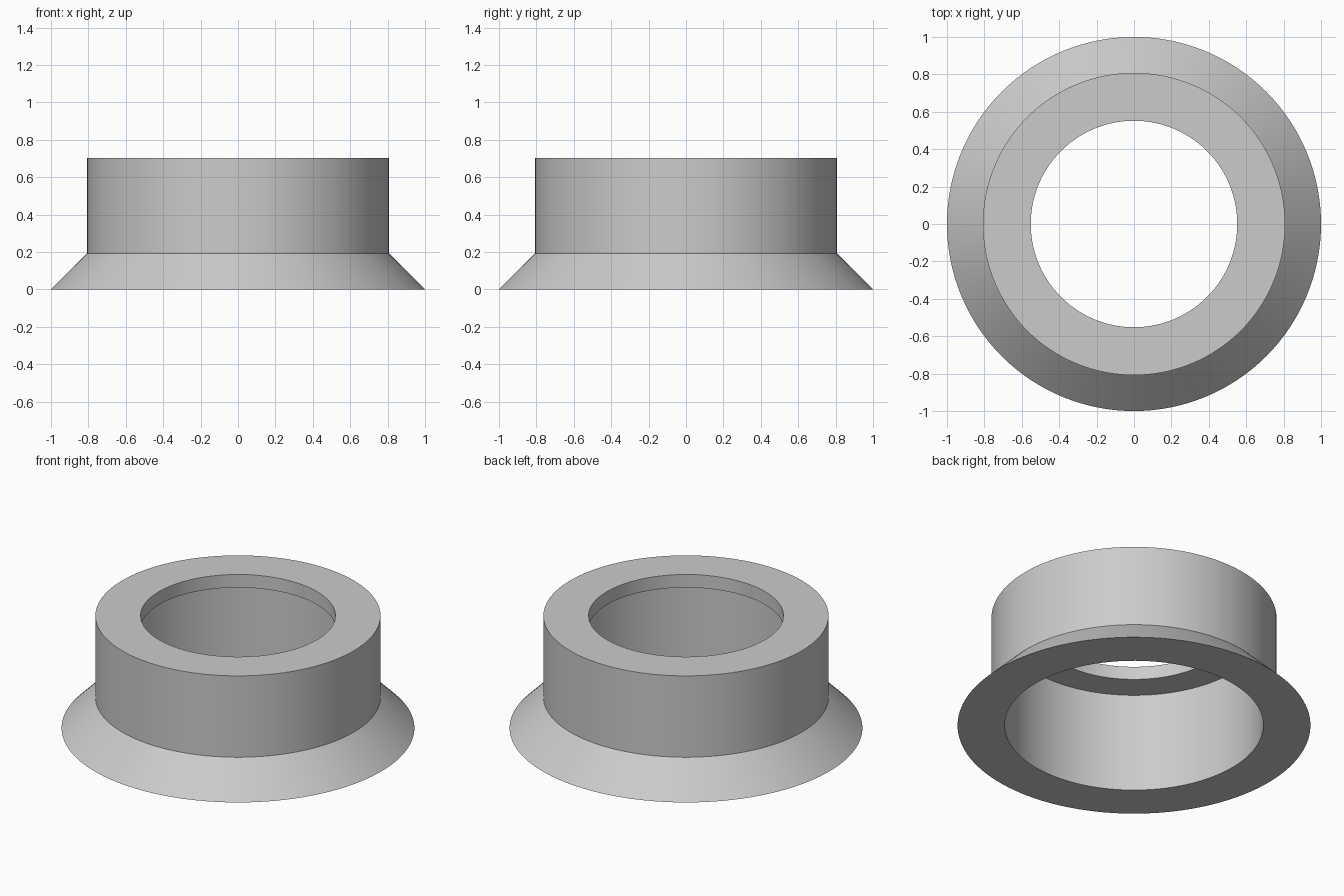
import bpy, bmesh, math

if "Cube" in bpy.data.objects:
    bpy.data.objects.remove(bpy.data.objects["Cube"])

SEGMENTS = 128

# Closed cross-section (radius, height): flared skirt, straight wall, inner lip, bore
PROFILE = [(1.0, 0.0), (0.808, 0.193), (0.808, 0.702), (0.552, 0.702),
           (0.552, 0.62), (0.733, 0.62), (0.733, 0.0)]

grey = bpy.data.materials.new("light grey")
grey.diffuse_color = (0.6, 0.6, 0.6, 1.0)
grey.use_nodes = True
grey.node_tree.nodes["Principled BSDF"].inputs["Base Color"].default_value = grey.diffuse_color

# Revolve the section around z
bm = bmesh.new()
rings = []
for r, z in PROFILE:
    rings.append([bm.verts.new((r * math.cos(2 * math.pi * i / SEGMENTS),
                                r * math.sin(2 * math.pi * i / SEGMENTS), z))
                  for i in range(SEGMENTS)])
for k, a in enumerate(rings):
    b = rings[(k + 1) % len(rings)]
    for i in range(SEGMENTS):
        j = (i + 1) % SEGMENTS
        bm.faces.new((a[i], a[j], b[j], b[i]))
bmesh.ops.recalc_face_normals(bm, faces=bm.faces)

mesh = bpy.data.meshes.new("flared_collar")
bm.to_mesh(mesh)
bm.free()
mesh.materials.append(grey)
collar = bpy.data.objects.new("flared_collar", mesh)
bpy.context.collection.objects.link(collar)

# Smooth round walls, sharp rims
bpy.context.view_layer.objects.active = collar
collar.select_set(True)
bpy.ops.object.shade_smooth_by_angle(angle=math.radians(30))
